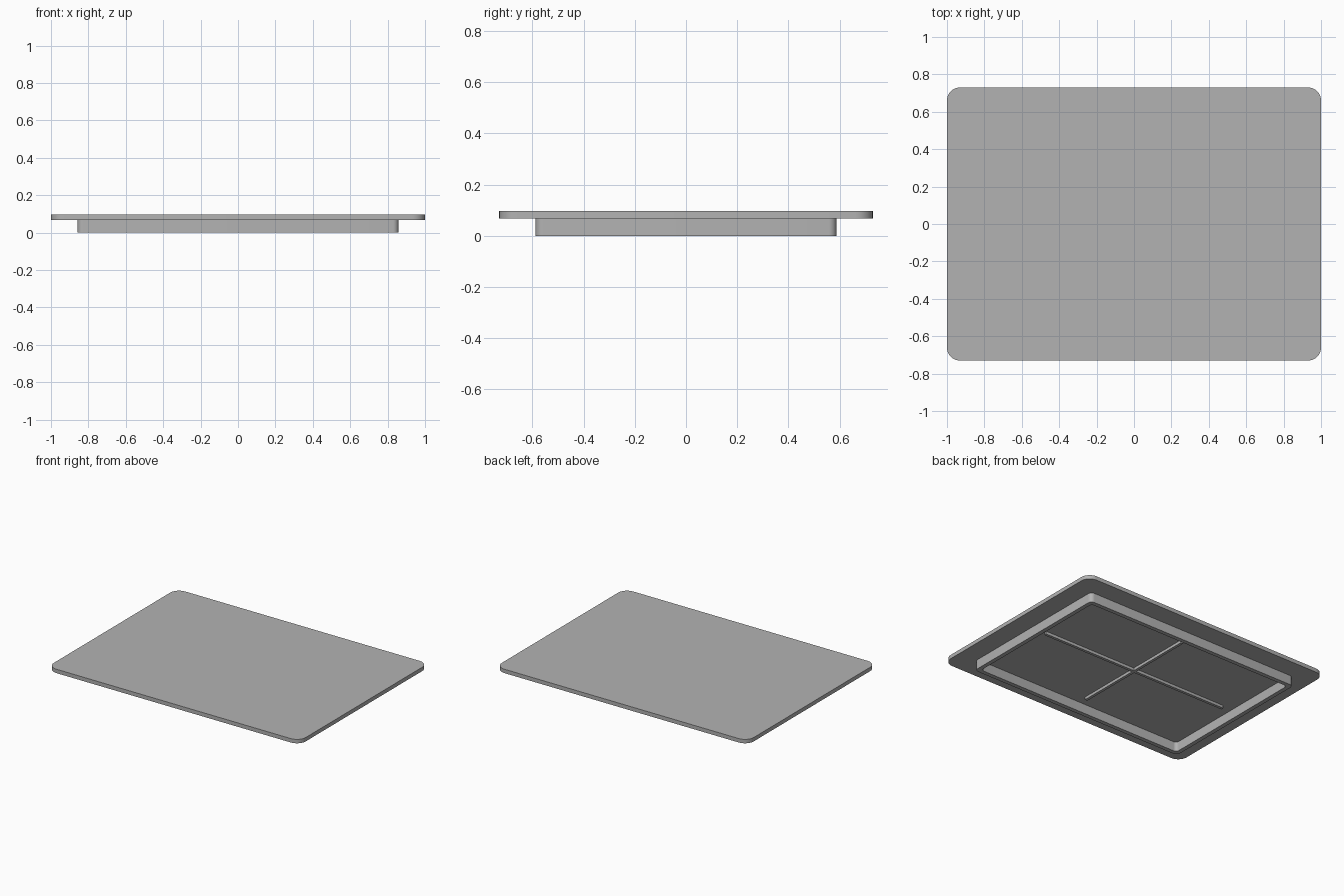
import bpy
import bmesh
from math import cos, sin, pi

cube = bpy.data.objects.get("Cube")
if cube:
    bpy.data.objects.remove(cube, do_unlink=True)

GREY = (0.45, 0.45, 0.45, 1.0)
grey = bpy.data.materials.new("plain grey")
grey.use_nodes = True
grey.diffuse_color = GREY
grey.node_tree.nodes["Principled BSDF"].inputs["Base Color"].default_value = GREY

LID_BOTTOM, LID_TOP = 0.068, 0.096
STEPS = 8


def outline(half_x, half_y, radius):
    """Rounded rectangle, counter-clockwise."""
    points = []
    corners = [(1, 1), (-1, 1), (-1, -1), (1, -1)]
    for i, (sx, sy) in enumerate(corners):
        for k in range(STEPS + 1):
            a = (i + k / STEPS) * pi / 2
            points.append((sx * (half_x - radius) + radius * cos(a),
                           sy * (half_y - radius) + radius * sin(a)))
    return points


def finish(name, bm):
    bmesh.ops.recalc_face_normals(bm, faces=bm.faces)
    mesh = bpy.data.meshes.new(name)
    bm.to_mesh(mesh)
    bm.free()
    obj = bpy.data.objects.new(name, mesh)
    bpy.context.collection.objects.link(obj)
    mesh.materials.append(grey)
    bpy.ops.object.select_all(action='DESELECT')
    obj.select_set(True)
    bpy.context.view_layer.objects.active = obj
    bpy.ops.object.shade_smooth_by_angle()
    return obj


def ring(bm, points, z):
    return [bm.verts.new((x, y, z)) for x, y in points]


def bridge(bm, a, b):
    for i in range(len(a)):
        j = (i + 1) % len(a)
        bm.faces.new((a[i], a[j], b[j], b[i]))


def slab(name, half_x, half_y, radius, z0, z1):
    bm = bmesh.new()
    points = outline(half_x, half_y, radius)
    low, high = ring(bm, points, z0), ring(bm, points, z1)
    bridge(bm, low, high)
    bm.faces.new(low)
    bm.faces.new(high)
    return finish(name, bm)


def wall(name, half_x, half_y, radius, thickness, z0, z1):
    bm = bmesh.new()
    outer = outline(half_x, half_y, radius)
    inner = outline(half_x - thickness, half_y - thickness, radius * 0.8)
    rings = [ring(bm, outer, z1), ring(bm, outer, z0),
             ring(bm, inner, z0), ring(bm, inner, z1)]
    for a, b in zip(rings, rings[1:]):
        bridge(bm, a, b)
    return finish(name, bm)


# Flat lid plate with rounded corners
slab("lid_plate", 1.0, 0.73, 0.07, LID_BOTTOM, LID_TOP)

# Hollow locating rim under the plate
wall("locating_rim", 0.858, 0.588, 0.03, 0.03, 0, LID_BOTTOM)

# Crossed stiffening ribs on the underside
slab("long_rib", 0.75, 0.01, 0.004, LID_BOTTOM - 0.02, LID_BOTTOM)
slab("short_rib", 0.01, 0.485, 0.004, LID_BOTTOM - 0.02, LID_BOTTOM)
